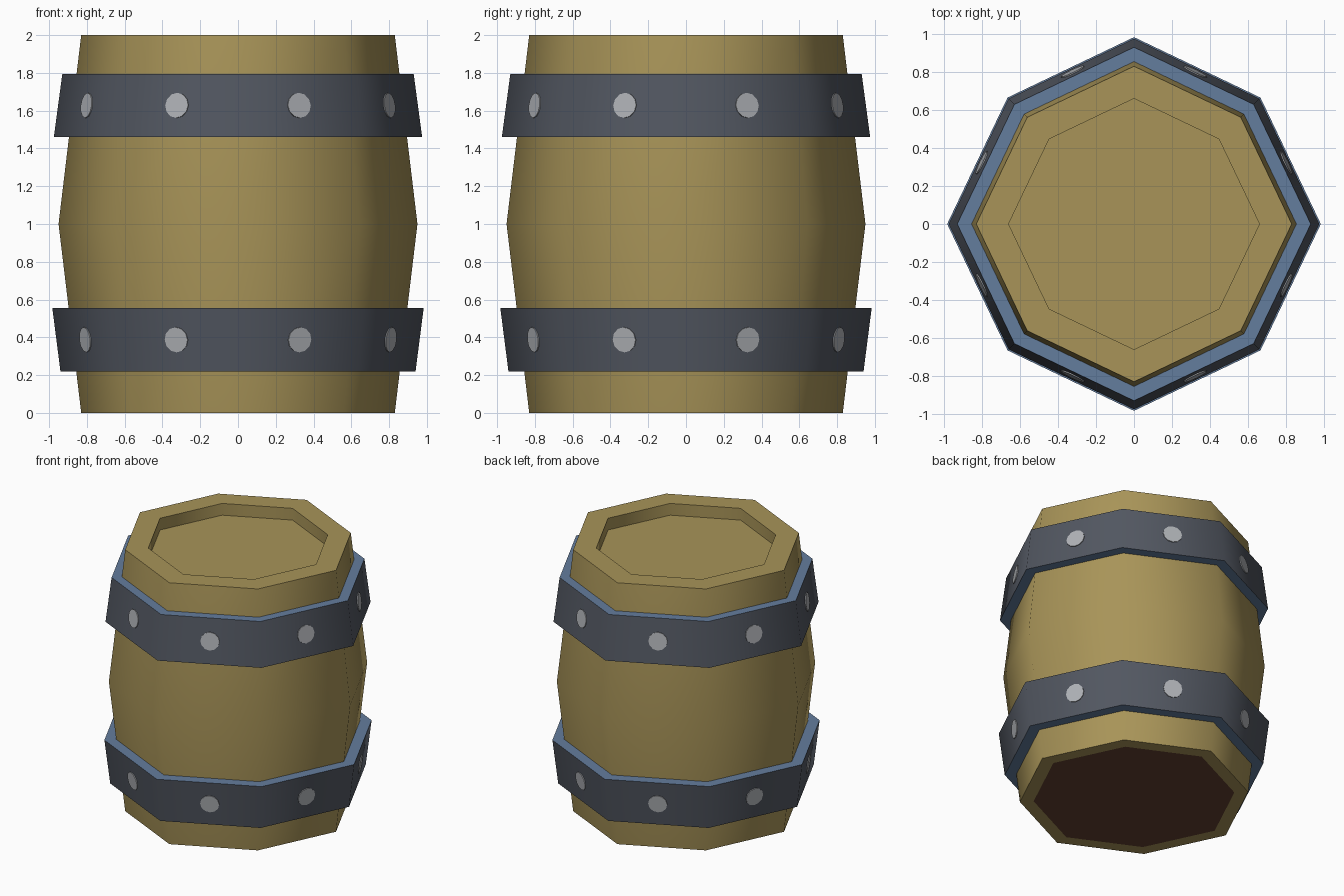
import bpy, bmesh, math
from mathutils import Vector

if "Cube" in bpy.data.objects:
    bpy.data.objects.remove(bpy.data.objects["Cube"])

SIDES = 8
DIAG = 0.957  # diagonal corners sit slightly closer in than the axis corners


def material(name, rgb):
    m = bpy.data.materials.new(name)
    m.diffuse_color = (*rgb, 1)
    m.use_nodes = True
    m.node_tree.nodes["Principled BSDF"].inputs["Base Color"].default_value = m.diffuse_color
    return m


wood = material("olive wood", (0.392, 0.296, 0.098))
dark_wood = material("dark brown", (0.122, 0.050, 0.028))
iron = material("dark iron", (0.084, 0.095, 0.119))
blue = material("blue steel edge", (0.127, 0.205, 0.337))
silver = material("rivet silver", (0.43, 0.445, 0.47))


def corner(i, r, z):
    a = i * math.tau / SIDES
    r *= DIAG if i % 2 else 1
    return Vector((r * math.cos(a), r * math.sin(a), z))


def finish(name, bm, mats):
    bmesh.ops.recalc_face_normals(bm, faces=bm.faces)
    me = bpy.data.meshes.new(name)
    bm.to_mesh(me)
    bm.free()
    ob = bpy.data.objects.new(name, me)
    bpy.context.collection.objects.link(ob)
    for m in mats:
        me.materials.append(m)
    bpy.ops.object.select_all(action='DESELECT')
    bpy.context.view_layer.objects.active = ob
    ob.select_set(True)
    bpy.ops.object.shade_smooth_by_angle(angle=math.radians(60))
    return ob


def lathe(name, profile, mats, slots, closed=False):
    """Loft octagon rings along (radius, z) points; slots = material per strip."""
    bm = bmesh.new()
    rings = [[bm.verts.new(corner(i, r, z)) for i in range(SIDES)] for r, z in profile]
    pairs = list(zip(rings, rings[1:]))
    if closed:
        pairs.append((rings[-1], rings[0]))
    for (a, b), slot in zip(pairs, slots):
        for i in range(SIDES):
            j = (i + 1) % SIDES
            bm.faces.new((a[i], a[j], b[j], b[i])).material_index = slot
    if not closed:
        bm.faces.new(rings[0]).material_index = 1   # dark base
        bm.faces.new(rings[-1])                     # lid
    return finish(name, bm, mats)


def rivets(name, r0, z0, r1, z1, radius=0.067, lift=0.006):
    """One thin disc centred on every face of a sloped band."""
    bm = bmesh.new()
    for i in range(SIDES):
        a, b = corner(i, r0, z0), corner(i + 1, r0, z0)
        c, d = corner(i, r1, z1), corner(i + 1, r1, z1)
        mid = (a + b + c + d) / 4
        u = (b - a).normalized()
        n = u.cross((c + d) - (a + b)).normalized()
        v = n.cross(u)
        rows = []
        for h in (-0.003, lift):
            rows.append([bm.verts.new(mid + n * h + radius * (
                u * math.cos(k * math.tau / 12) + v * math.sin(k * math.tau / 12)))
                for k in range(12)])
        bm.faces.new(rows[1])
        bm.faces.new(rows[0][::-1])
        for k in range(12):
            m = (k + 1) % 12
            bm.faces.new((rows[0][k], rows[0][m], rows[1][m], rows[1][k]))
    return finish(name, bm, [silver])


# Barrel body with rim, recessed lid and dark base
lathe("barrel_body",
      [(0.73, 0), (0.83, 0), (0.95, 1), (0.83, 2), (0.66, 2), (0.66, 1.91)],
      [wood, dark_wood], [0] * 5)

# Hoops: low and high edge (outer radius, height), with rivets
for label, r0, z0, r1, z1 in (("lower", 0.94, 0.22, 0.983, 0.555),
                              ("upper", 0.975, 1.46, 0.93, 1.795)):
    lathe(label + "_hoop",
          [(r0 - 0.1, z0), (r0, z0), (r1, z1), (r1 - 0.1, z1)],
          [iron, blue], [1, 0, 1, 1], closed=True)
    rivets(label + "_rivets", r0, z0, r1, z1)
